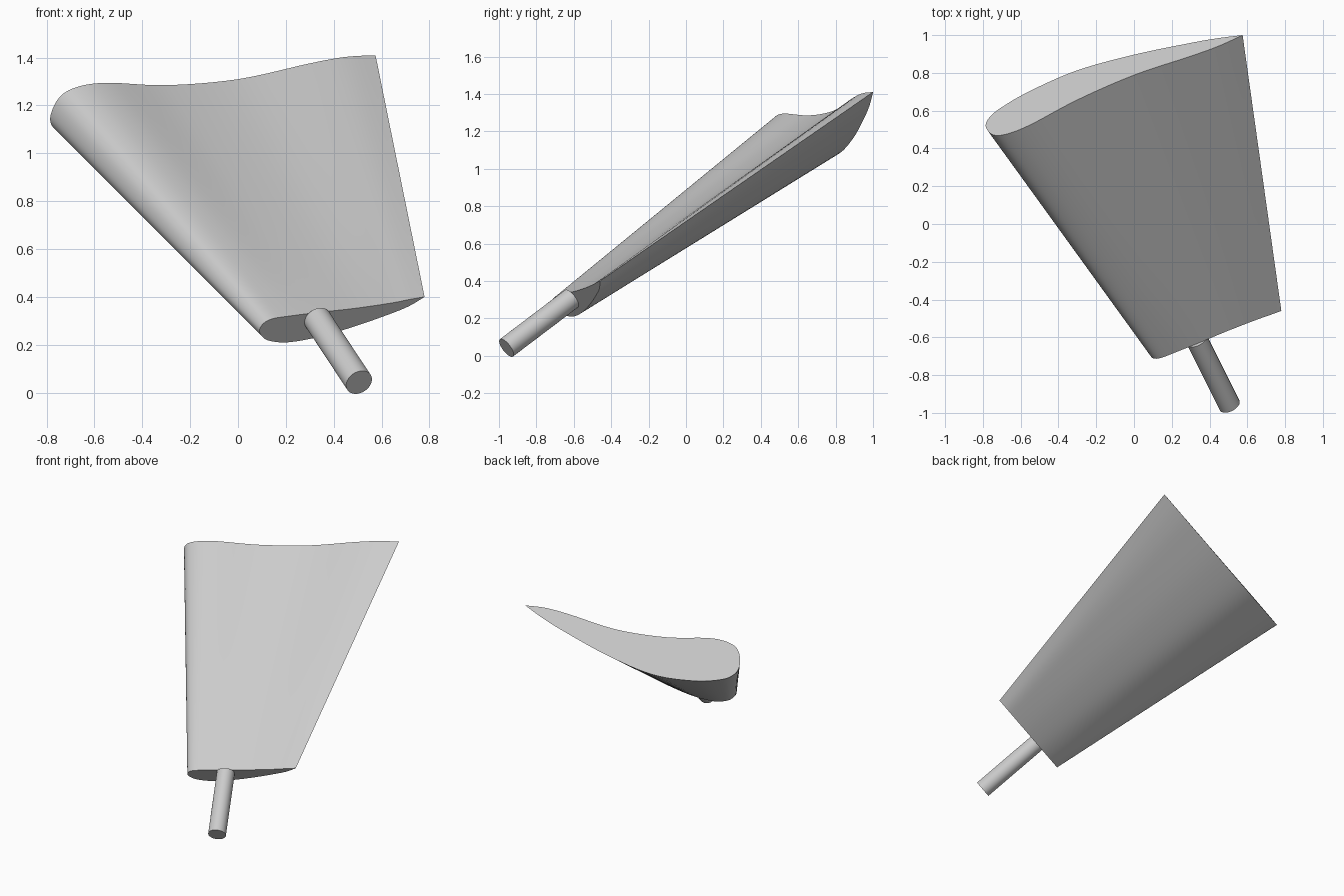
import bpy, bmesh
from mathutils import Vector

if "Cube" in bpy.data.objects:
    bpy.data.objects.remove(bpy.data.objects["Cube"])

AXIS = Vector((-0.37, 0.74, 0.56)).normalized()

grey = bpy.data.materials.new("light grey")
grey.diffuse_color = (0.6, 0.6, 0.6, 1)
grey.use_nodes = True
grey.node_tree.nodes["Principled BSDF"].inputs["Base Color"].default_value = grey.diffuse_color

# Section outlines as (x, z): trailing edge, over the top, round the nose, back underneath
TIP = [(.575, 1.41), (.45, 1.403), (.3, 1.376), (0, 1.31), (-.3, 1.285), (-.55, 1.295),
       (-.68, 1.275), (-.75, 1.23), (-.785, 1.15), (-.765, 1.1), (-.70, 1.072), (-.55, 1.057),
       (-.3, 1.078), (0, 1.167), (.3, 1.283), (.45, 1.348), (.575, 1.41)]
ROOT = [(.78, .40), (.717, .389), (.64, .374), (.49, .352), (.336, .335), (.21, .319),
        (.143, .308), (.108, .29), (.09, .262), (.1, .235), (.133, .216), (.21, .21),
        (.336, .232), (.49, .277), (.64, .33), (.717, .362), (.78, .40)]


def section(points, trailing_y, steps=6):
    """Smooth the outline and lay it in the plane square to the blade axis."""
    p = [Vector(q) for q in points]
    p = [p[0]] + p + [p[-1]]
    curve = []
    for i in range(1, len(p) - 2):
        a, b, c, d = p[i - 1:i + 3]
        for s in range(steps):
            t = s / steps
            curve.append(0.5 * (2 * b + (c - a) * t + (2 * a - 5 * b + 4 * c - d) * t * t
                                + (3 * b - a - 3 * c + d) * t ** 3))
    k = AXIS.dot(Vector((points[0][0], trailing_y, points[0][1])))
    return [Vector((q.x, (k - AXIS.x * q.x - AXIS.z * q.y) / AXIS.y, q.y)) for q in curve]


def finish(bm, name):
    bmesh.ops.recalc_face_normals(bm, faces=bm.faces)
    mesh = bpy.data.meshes.new(name)
    bm.to_mesh(mesh)
    bm.free()
    mesh.materials.append(grey)
    ob = bpy.data.objects.new(name, mesh)
    bpy.context.collection.objects.link(ob)
    bpy.ops.object.select_all(action='DESELECT')
    ob.select_set(True)
    bpy.context.view_layer.objects.active = ob
    bpy.ops.object.shade_smooth_by_angle(angle=0.6)


# Blade: straight loft from root section to tip section
bm = bmesh.new()
root, tip = section(ROOT, -0.46), section(TIP, 1.0)
rings = 12
loops = [[bm.verts.new(a.lerp(b, r / rings)) for a, b in zip(root, tip)] for r in range(rings + 1)]
n = len(root)
for lo, hi in zip(loops, loops[1:]):
    for i in range(n):
        j = (i + 1) % n
        bm.faces.new((lo[i], lo[j], hi[j], hi[i]))
bm.faces.new(loops[0])
bm.faces.new(loops[-1])
finish(bm, "blade")

# Shaft: round pin running into the root
start, end = Vector((.505, -.966, .05)), Vector((.333, -.606, .298))
bm = bmesh.new()
bmesh.ops.create_cone(bm, cap_ends=True, segments=48, radius1=.058, radius2=.058,
                      depth=(end - start).length)
bmesh.ops.rotate(bm, verts=bm.verts, matrix=AXIS.to_track_quat('Z', 'Y').to_matrix())
bmesh.ops.translate(bm, verts=bm.verts, vec=(start + end) / 2)
finish(bm, "shaft")
